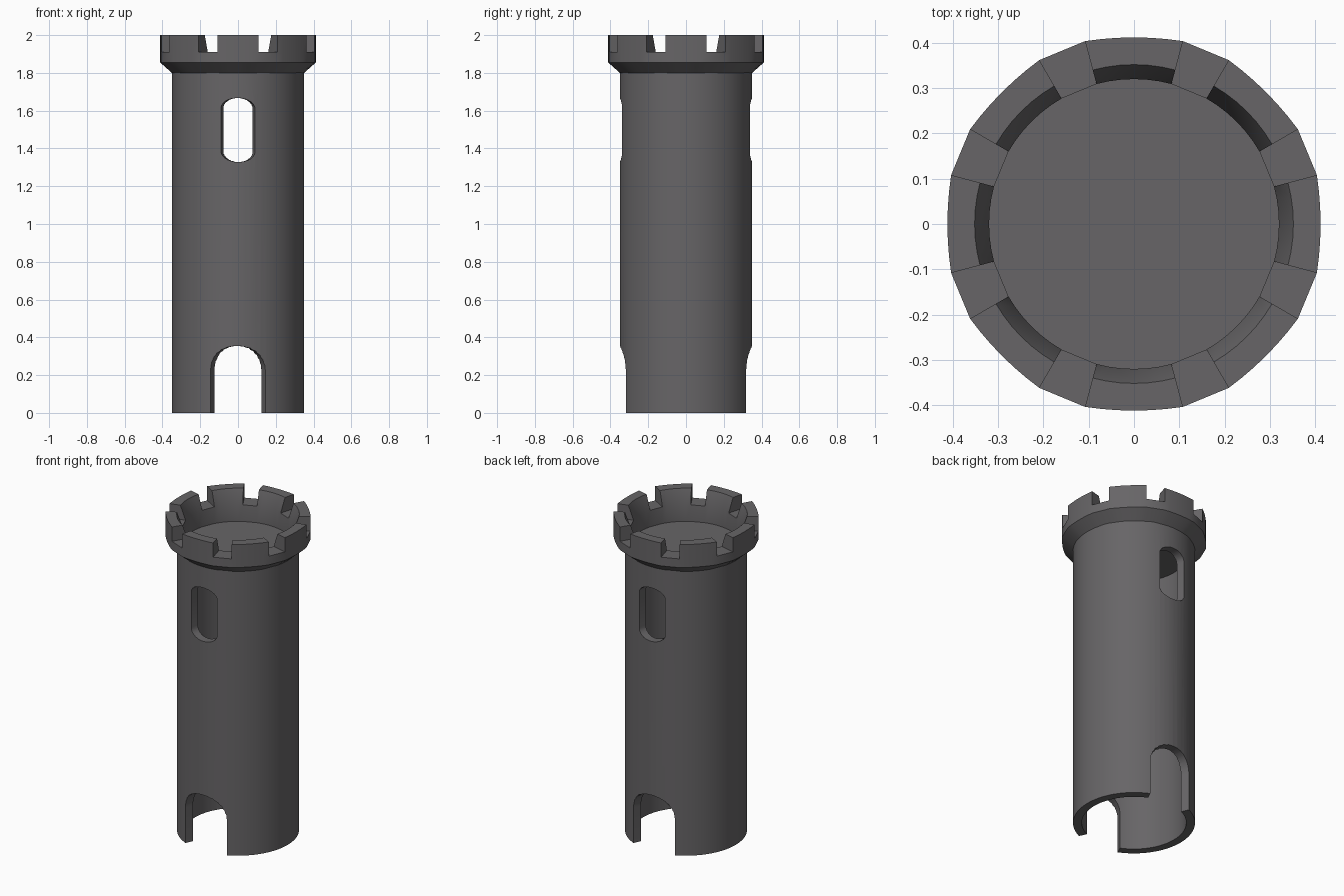
import bpy, bmesh, math

if "Cube" in bpy.data.objects:
    bpy.data.objects.remove(bpy.data.objects["Cube"])

stone = bpy.data.materials.new("dark_grey_stone")
stone.diffuse_color = (0.135, 0.130, 0.135, 1)
stone.use_nodes = True
stone.node_tree.nodes["Principled BSDF"].inputs["Base Color"].default_value = stone.diffuse_color


def make_object(name, bm):
    bmesh.ops.remove_doubles(bm, verts=bm.verts, dist=1e-5)
    bmesh.ops.recalc_face_normals(bm, faces=bm.faces)
    mesh = bpy.data.meshes.new(name)
    bm.to_mesh(mesh)
    bm.free()
    mesh.materials.append(stone)
    ob = bpy.data.objects.new(name, mesh)
    bpy.context.collection.objects.link(ob)
    return ob


def activate(ob):
    bpy.ops.object.select_all(action='DESELECT')
    ob.select_set(True)
    bpy.context.view_layer.objects.active = ob


def polar(r, a, z):
    return (r * math.cos(a), r * math.sin(a), z)


# Hollow shaft: open at the bottom, closed by the roof floor at the top
SIDES = 72
bm = bmesh.new()
profile = [(0.35, 1.805), (0.35, 0.0), (0.30, 0.0), (0.30, 1.77)]
rings = [[bm.verts.new(polar(r, 2 * math.pi * i / SIDES, z)) for i in range(SIDES)]
         for r, z in profile]
for a, b in zip(rings, rings[1:]):
    for i in range(SIDES):
        j = (i + 1) % SIDES
        bm.faces.new((a[i], a[j], b[j], b[i]))
bm.faces.new(rings[0])
bm.faces.new(rings[-1])
tower = make_object("tower_shaft", bm)


# Openings: wedge-shaped cutters whose side walls point at the axis
def wedge(bm, outline, side):
    near, far = [[bm.verts.new((s * y, side * y, z)) for s, z in outline]
                 for y in (0.15, 0.5)]
    bm.faces.new(near)
    bm.faces.new(far)
    n = len(outline)
    for i in range(n):
        j = (i + 1) % n
        bm.faces.new((near[i], near[j], far[j], far[i]))


def arc(half, base, rise, n=14):
    return [(half * math.cos(math.pi * i / n), base + rise * math.sin(math.pi * i / n))
            for i in range(n + 1)]


door = [(-0.455, -0.1), (0.455, -0.1)] + arc(0.455, 0.225, 0.13)
window = arc(0.268, 1.61, 0.057) + [(-s, z) for s, z in arc(0.268, 1.385, -0.057)]
bm = bmesh.new()
for side in (-1, 1):
    wedge(bm, door, side)
    wedge(bm, window, side)
cutter = make_object("opening_cutter", bm)
cutter.hide_render = True

activate(tower)
mod = tower.modifiers.new("openings", 'BOOLEAN')
mod.operation = 'DIFFERENCE'
mod.solver = 'EXACT'
mod.object = cutter
bpy.ops.object.modifier_apply(modifier=mod.name)
bpy.data.objects.remove(cutter)

# Crown: flared ring with eight 30-degree merlons and flat 15-degree gaps
STEPS = 6
columns = []   # (angle, outer radius, whether a merlon follows)
for k in range(8):
    for i in range(STEPS + 1):
        t = 2 * i / STEPS - 1
        columns.append((math.radians(45 * k + 15 * t), 0.412 + 0.006 * t * t, i < STEPS))

bm = bmesh.new()


def section(a, r, merlon):
    pts = [(0.32, 1.80), (0.35, 1.80), (r, 1.855), (r, 1.91)]
    pts += [(r, 2.0), (0.352, 2.0)] if merlon else []
    return [bm.verts.new(polar(p, a, z)) for p, z in pts + [(0.32, 1.91)]]


for c, (a, r, merlon) in enumerate(columns):
    a2, r2, _ = columns[(c + 1) % len(columns)]
    s, e = section(a, r, merlon), section(a2, r2, merlon)
    for i in range(len(s)):
        j = (i + 1) % len(s)
        bm.faces.new((s[i], s[j], e[j], e[i]))
    # end walls of each merlon
    if merlon and c % (STEPS + 1) == 0:
        bm.faces.new(s[3:])
    if merlon and c % (STEPS + 1) == STEPS - 1:
        bm.faces.new(e[3:])
crown = make_object("battlement_crown", bm)

for ob in (tower, crown):
    activate(ob)
    bpy.ops.object.shade_smooth_by_angle(angle=math.radians(25))
